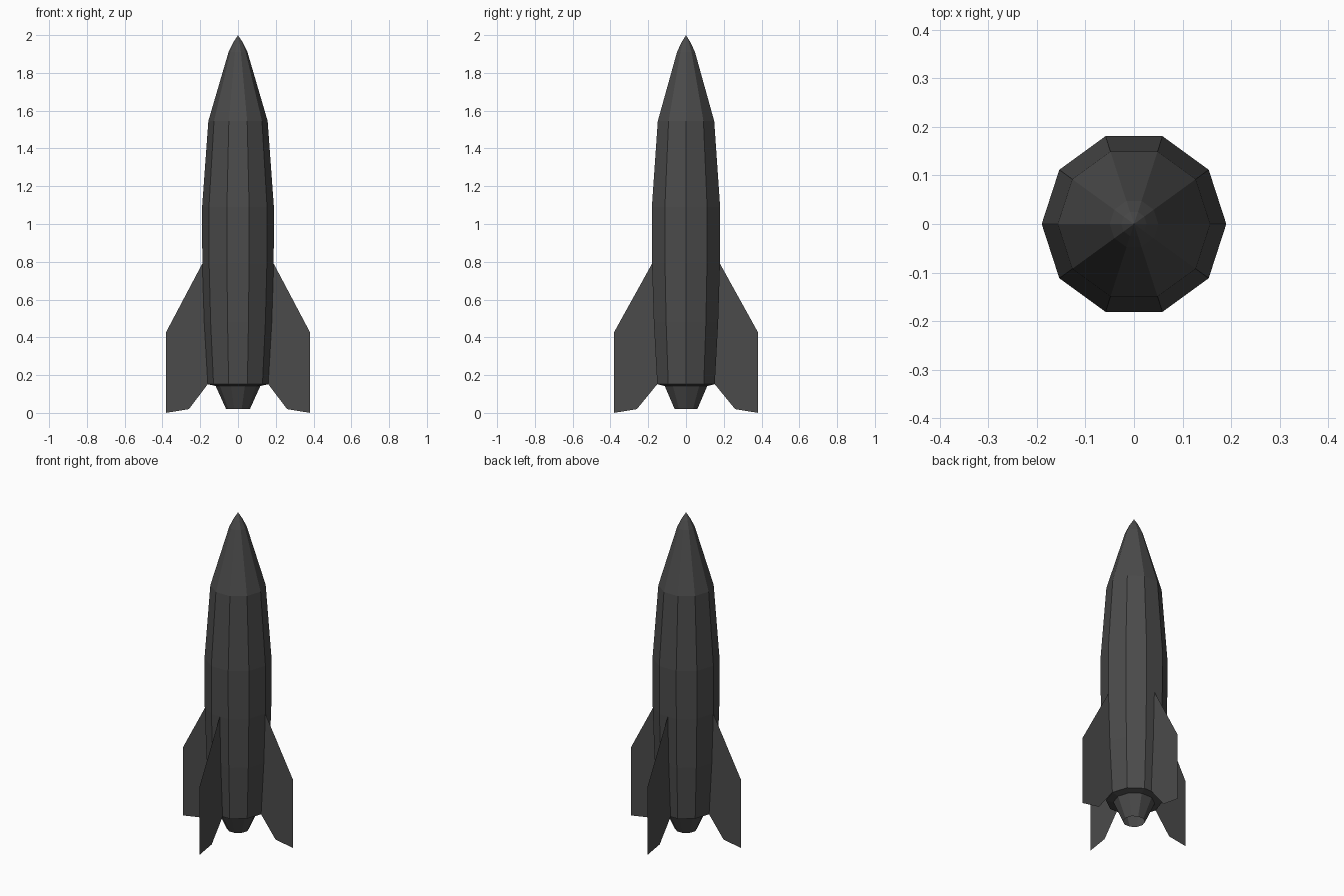
import bpy, bmesh
from math import cos, sin, pi

if "Cube" in bpy.data.objects:
    bpy.data.objects.remove(bpy.data.objects["Cube"])

SIDES = 10
APOTHEM = cos(pi / SIDES)

mat = bpy.data.materials.new("dark_grey")
mat.diffuse_color = (0.07, 0.07, 0.07, 1)
mat.use_nodes = True
mat.node_tree.nodes["Principled BSDF"].inputs["Base Color"].default_value = mat.diffuse_color


def finish(name, bm):
    me = bpy.data.meshes.new(name)
    bm.to_mesh(me)
    bm.free()
    me.materials.append(mat)
    ob = bpy.data.objects.new(name, me)
    bpy.context.collection.objects.link(ob)
    return ob


def lathe(name, profile):
    """Faceted shell from (radius, z) pairs listed bottom to top."""
    bm = bmesh.new()
    rings = []
    for r, z in profile:
        n = SIDES if r > 0 else 1
        rings.append([bm.verts.new((r * cos(2 * pi * i / SIDES),
                                    r * sin(2 * pi * i / SIDES), z)) for i in range(n)])
    for a, b in zip(rings, rings[1:]):
        for i in range(SIDES):
            j = (i + 1) % SIDES
            if len(b) == 1:
                bm.faces.new((a[i], a[j], b[0]))
            else:
                bm.faces.new((a[i], a[j], b[j], b[i]))
    return finish(name, bm)


# Hull with its underside lip
lathe("body", [(0.118, 0.142), (0.16, 0.152), (0.179, 0.48), (0.189, 0.79),
               (0.19, 1.09), (0.157, 1.545)])

# Pointed nose
lathe("nose_cone", [(0.157, 1.545), (0.05, 1.91), (0.026, 1.96), (0, 2.0)])

# Exhaust nozzle, open at the bottom
lathe("nozzle", [(0.063, 0.02), (0.118, 0.142)])

# Four paper-thin fins; those on y meet flat facets of the hull
for k, side in enumerate(("right", "back", "left", "front")):
    s = APOTHEM if k % 2 else 1
    outline = [(0.16 * s, 0.152), (0.26, 0.02), (0.382, 0.0), (0.382, 0.425),
               (0.189 * s, 0.79), (0.179 * s, 0.48)]
    bm = bmesh.new()
    c, d = round(cos(k * pi / 2)), round(sin(k * pi / 2))
    bm.faces.new([bm.verts.new((r * c, r * d, z)) for r, z in outline])
    finish("fin_" + side, bm)
